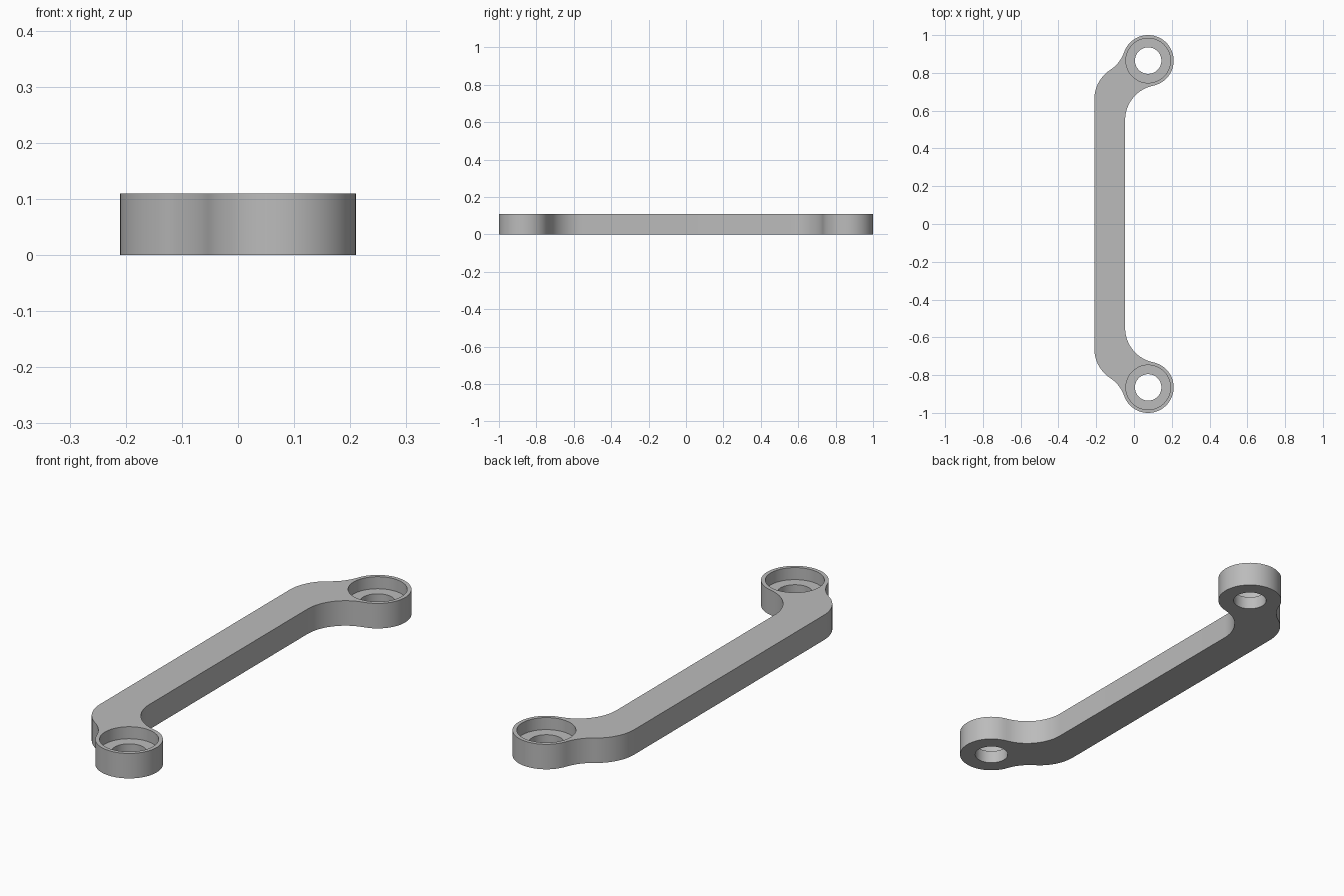
import bpy, bmesh, math
from mathutils import Vector

cube = bpy.data.objects.get("Cube")
if cube:
    bpy.data.objects.remove(cube, do_unlink=True)

HEIGHT = 0.11
BAR_LEFT, BAR_RIGHT = -0.21, -0.047
BOSS, BOSS_R = Vector((0.075, 0.865)), 0.135
HOLE_R, RECESS_R, RECESS_Z = 0.07, 0.118, 0.057
BEND_R = 0.186

grey = bpy.data.materials.new("grey_metal")
grey.use_nodes = True
grey.diffuse_color = (0.5, 0.5, 0.5, 1)
grey.node_tree.nodes["Principled BSDF"].inputs["Base Color"].default_value = (0.5, 0.5, 0.5, 1)


def make_object(name, bm):
    bmesh.ops.recalc_face_normals(bm, faces=bm.faces)
    mesh = bpy.data.meshes.new(name)
    bm.to_mesh(mesh)
    bm.free()
    mesh.materials.append(grey)
    obj = bpy.data.objects.new(name, mesh)
    bpy.context.collection.objects.link(obj)
    return obj


def arc(centre, radius, start, end, steps):
    angles = [start + (end - start) * i / steps for i in range(steps + 1)]
    return [centre + radius * Vector((math.cos(a), math.sin(a))) for a in angles]


def heading(a, b):
    return math.atan2(b.y - a.y, b.x - a.x)


# Arc centres: inner bend touches bar and boss; outer bend blends through a neck
inner_c = Vector((BAR_RIGHT + BEND_R, 0.55))
outer_c = Vector((BAR_LEFT + BEND_R, 0.66))
d = BOSS - outer_c
r1, r2 = 2 * BEND_R, BEND_R + BOSS_R
along = (r1 ** 2 - r2 ** 2 + d.length_squared) / (2 * d.length)
u = d.normalized()
neck_c = outer_c + u * along + Vector((-u.y, u.x)) * math.sqrt(r1 ** 2 - along ** 2)

# Outline of the back half, from the inner bend round the boss to the outer bend
inner_dir = heading(BOSS, inner_c)
neck_dir = heading(BOSS, neck_c)
half = arc(inner_c, BEND_R, math.pi, heading(inner_c, BOSS), 20)
half += arc(BOSS, BOSS_R, inner_dir, neck_dir, 48)[1:]
half += arc(neck_c, BEND_R, heading(neck_c, BOSS), heading(neck_c, outer_c), 12)[1:]
half += arc(outer_c, BEND_R, heading(outer_c, neck_c), math.pi, 16)[1:]
outline = half + [Vector((p.x, -p.y)) for p in reversed(half)]

# Handle body
bm = bmesh.new()
base = bm.faces.new([bm.verts.new((p.x, p.y, 0)) for p in outline])
top = bmesh.ops.extrude_face_region(bm, geom=[base])["geom"]
bmesh.ops.translate(bm, vec=(0, 0, HEIGHT),
                    verts=[v for v in top if isinstance(v, bmesh.types.BMVert)])
handle = make_object("handle", bm)

# Stepped screw holes in both bosses
bm = bmesh.new()
for side in (-1, 1):
    rings = []
    for r, z in ((HOLE_R, -0.1), (HOLE_R, RECESS_Z), (RECESS_R, RECESS_Z), (RECESS_R, 0.2)):
        pts = arc(Vector((BOSS.x, side * BOSS.y)), r, 0, 2 * math.pi, 64)[:-1]
        rings.append([bm.verts.new((p.x, p.y, z)) for p in pts])
    for a, b in zip(rings, rings[1:]):
        for i in range(len(a)):
            bm.faces.new((a[i - 1], a[i], b[i], b[i - 1]))
    bm.faces.new(rings[0])
    bm.faces.new(rings[-1])
cutter = make_object("screw_hole_cutter", bm)
cutter.hide_render = True

cut = handle.modifiers.new("screw_holes", "BOOLEAN")
cut.operation = "DIFFERENCE"
cut.solver = "EXACT"
cut.object = cutter
bpy.ops.object.select_all(action="DESELECT")
handle.select_set(True)
bpy.context.view_layer.objects.active = handle
bpy.ops.object.modifier_apply(modifier=cut.name)
bpy.data.objects.remove(cutter, do_unlink=True)
bpy.ops.object.shade_smooth_by_angle(angle=math.radians(30))
